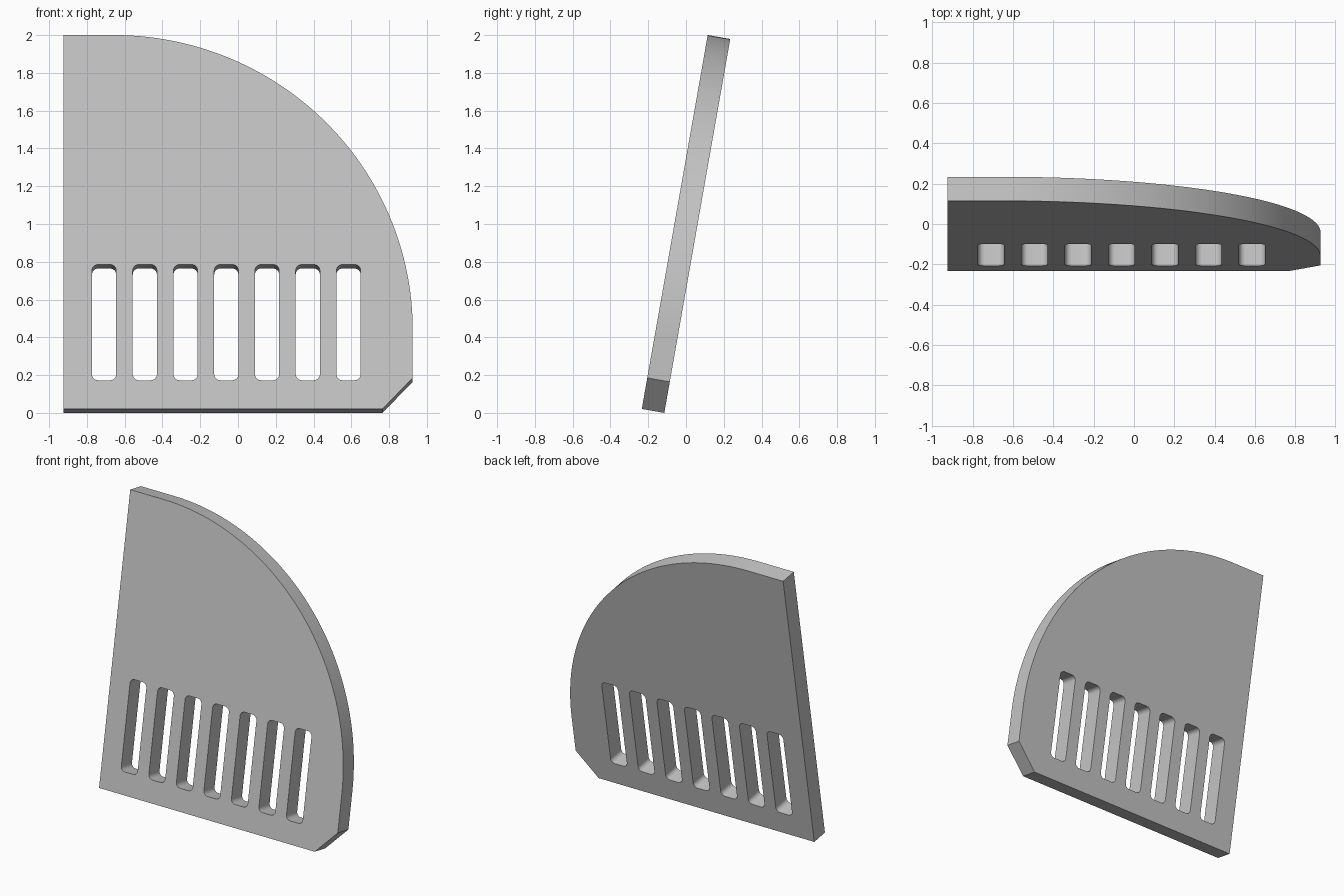
import bpy
import bmesh
from math import radians, sin, cos, pi
from mathutils import Matrix

if "Cube" in bpy.data.objects:
    bpy.data.objects.remove(bpy.data.objects["Cube"], do_unlink=True)

HALF_W, HEIGHT, THICK = 0.925, 2.01, 0.121
TILT = radians(10)
RADIUS = 1.585


def arc(cx, cz, r, start, steps):
    """Quarter circle, counter-clockwise from the start angle."""
    return [(cx + r * cos(start + pi / 2 * i / steps),
             cz + r * sin(start + pi / 2 * i / steps)) for i in range(steps + 1)]


def rounded_slot(x0, x1, z0, z1, r):
    corners = [(x1 - r, z1 - r), (x0 + r, z1 - r), (x0 + r, z0 + r), (x1 - r, z0 + r)]
    return [p for k, (x, z) in enumerate(corners) for p in arc(x, z, r, k * pi / 2, 6)]


def add_loop(bm, points):
    verts = [bm.verts.new((x, 0, z)) for x, z in points]
    for a, b in zip(verts, verts[1:] + verts[:1]):
        bm.edges.new((a, b))


# Plate outline: chamfered lower corner and a large quarter-round
bm = bmesh.new()
outline = [(-HALF_W, 0), (0.765, 0), (HALF_W, 0.167)]
outline += arc(HALF_W - RADIUS, HEIGHT - RADIUS, RADIUS, 0, 64)
outline.append((-HALF_W, HEIGHT))
add_loop(bm, outline)

# Row of seven vent slots
for i in range(7):
    x = -0.709 + 0.2157 * i
    add_loop(bm, rounded_slot(x - 0.064, x + 0.064, 0.154, 0.776, 0.032))

# Fill around the slots, then give the plate its thickness
bmesh.ops.triangle_fill(bm, edges=bm.edges[:], use_beauty=True, normal=(0, -1, 0))
extruded = bmesh.ops.extrude_face_region(bm, geom=bm.faces[:], use_keep_orig=True)
moved = [v for v in extruded["geom"] if isinstance(v, bmesh.types.BMVert)]
bmesh.ops.translate(bm, verts=moved, vec=(0, THICK, 0))
bmesh.ops.recalc_face_normals(bm, faces=bm.faces[:])

# Lean the plate back and stand it on the ground
bm.transform(Matrix.Translation((0, -0.234, THICK * sin(TILT)))
             @ Matrix.Rotation(-TILT, 4, 'X'))

mesh = bpy.data.meshes.new("slotted_plate")
bm.to_mesh(mesh)
bm.free()
plate = bpy.data.objects.new("slotted_plate", mesh)
bpy.context.collection.objects.link(plate)

# Plain grey
grey = bpy.data.materials.new("light_grey")
grey.use_nodes = True
colour = (0.55, 0.55, 0.55, 1)
grey.diffuse_color = colour
grey.node_tree.nodes["Principled BSDF"].inputs["Base Color"].default_value = colour
mesh.materials.append(grey)

bpy.ops.object.select_all(action='DESELECT')
plate.select_set(True)
bpy.context.view_layer.objects.active = plate
bpy.ops.object.shade_smooth_by_angle(angle=radians(30))
